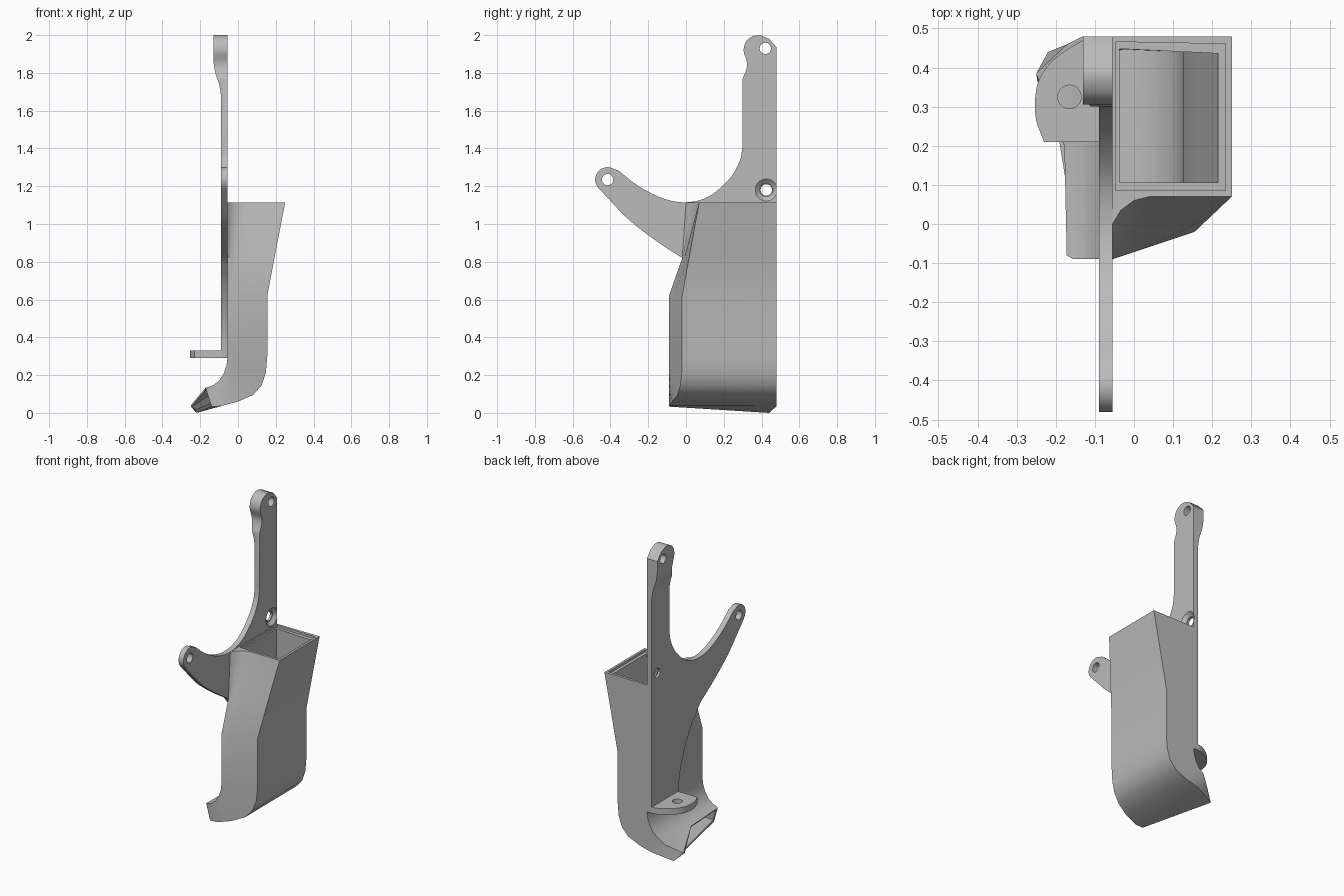
import bpy, bmesh, math
from mathutils import Vector

if "Cube" in bpy.data.objects:
    bpy.data.objects.remove(bpy.data.objects["Cube"], do_unlink=True)

grey = bpy.data.materials.new("plain grey")
grey.use_nodes = True
grey.diffuse_color = (0.5, 0.5, 0.5, 1)
grey.node_tree.nodes["Principled BSDF"].inputs["Base Color"].default_value = grey.diffuse_color


def finish(name, bm):
    bmesh.ops.recalc_face_normals(bm, faces=bm.faces)
    mesh = bpy.data.meshes.new(name)
    bm.to_mesh(mesh)
    bm.free()
    mesh.materials.append(grey)
    obj = bpy.data.objects.new(name, mesh)
    bpy.context.collection.objects.link(obj)
    return obj


def activate(obj):
    bpy.ops.object.select_all(action="DESELECT")
    obj.select_set(True)
    bpy.context.view_layer.objects.active = obj


def smooth(obj):
    activate(obj)
    bpy.ops.object.shade_smooth_by_angle(angle=math.radians(30))


def prism(name, points, axis, low, high):
    """Extrude a flat outline along one axis (0 = x, 1 = y, 2 = z)."""
    def place(p, h):
        c = list(p)
        c.insert(axis, h)
        return c
    bm = bmesh.new()
    a, b = ([bm.verts.new(place(p, h)) for p in points] for h in (low, high))
    bm.faces.new(a)
    bm.faces.new(b)
    for i in range(len(points)):
        j = (i + 1) % len(points)
        bm.faces.new((a[i], a[j], b[j], b[i]))
    return finish(name, bm)


def cone(name, centre, axis, r1, r2, depth):
    bm = bmesh.new()
    bmesh.ops.create_cone(bm, cap_ends=True, segments=32, radius1=r1, radius2=r2, depth=depth)
    turn = Vector((0, 0, 1)).rotation_difference(Vector(axis)).to_matrix()
    bmesh.ops.rotate(bm, verts=bm.verts, matrix=turn)
    bmesh.ops.translate(bm, verts=bm.verts, vec=centre)
    return finish(name, bm)


def cut(obj, cutter):
    cutter.hide_render = True
    activate(obj)
    mod = obj.modifiers.new("cut", "BOOLEAN")
    mod.operation, mod.solver, mod.object = "DIFFERENCE", "EXACT", cutter
    bpy.ops.object.modifier_apply(modifier=mod.name)
    bpy.data.objects.remove(cutter, do_unlink=True)


def curve(points, steps=5):
    """Smooth curve through the points."""
    p = [Vector(q) for q in points]
    p = [2 * p[0] - p[1]] + p + [2 * p[-1] - p[-2]]
    out = []
    for a, b, c, d in zip(p, p[1:], p[2:], p[3:]):
        for k in range(steps):
            t = k / steps
            out.append(0.5 * (2 * b + (c - a) * t + (2 * a - 5 * b + 4 * c - d) * t * t
                              + (3 * b - a - 3 * c + d) * t ** 3))
    return out + [p[-2]]


def arc(cy, cz, r, start, end, n=14):
    angles = [math.radians(start + (end - start) * i / n) for i in range(n + 1)]
    return [Vector((cy + r * math.cos(a), cz + r * math.sin(a))) for a in angles]


# Mounting plate with two arms
outline = [Vector((0.48, 0.29)), Vector((0.48, 1.935))]
outline += curve([(0.44, 1.98), (0.38, 2.0), (0.325, 1.975), (0.305, 1.92),
                  (0.322, 1.86), (0.32, 1.82), (0.3, 1.77)])
outline += curve([(0.3, 1.42), (0.285, 1.335), (0.23, 1.24), (0.12, 1.145), (0, 1.115),
                  (-0.12, 1.135), (-0.25, 1.2), (-0.36, 1.285)])
outline += arc(-0.415, 1.235, 0.066, 55, 220)
outline += curve([(-0.44, 1.165), (-0.3, 1.02), (-0.15, 0.905), (-0.02, 0.82)])
outline += curve([(0.01, 0.785), (0.09, 0.68), (0.155, 0.55), (0.195, 0.42), (0.21, 0.29)])
plate = prism("mounting_plate", outline, 0, -0.13, -0.055)
relief = [(-0.2, 0.1), (-0.09, 0.1)]
relief += curve([(-0.09, 1.68), (-0.1, 1.74), (-0.12, 1.8), (-0.13, 1.86)]) + [(-0.2, 1.86)]
cut(plate, prism("relief_cutter", relief, 1, -0.6, 0.6))
for y, z in ((0.42, 1.93), (-0.415, 1.235), (0.425, 1.18)):
    cut(plate, cone("hole_cutter", (-0.09, y, z), (1, 0, 0), 0.03, 0.03, 0.3))
cut(plate, cone("countersink_cutter", (-0.06, 0.425, 1.18), (1, 0, 0), 0.035, 0.07, 0.03))
smooth(plate)

# Side flange with a screw hole
tab = [(-0.056, 0.48), (-0.056, 0.21), (-0.23, 0.21)]
tab += curve([(-0.232, 0.215), (-0.25, 0.265), (-0.253, 0.32), (-0.24, 0.375),
              (-0.2, 0.425), (-0.13, 0.47), (-0.09, 0.48)])
flange = prism("side_flange", tab, 2, 0.29, 0.33)
cut(flange, cone("flange_hole_cutter", (-0.165, 0.325, 0.31), (0, 0, 1), 0.03, 0.03, 0.2))
smooth(flange)

# Hollow duct: rings from the top opening down through the bend to the mouth
SPREAD = (0, 0.07, 0.18, 0.31, 1)
BACK, SPLIT = 0.48, 0.2


def station(xl, zl, xr, zr, fronts=None):
    ring = []
    for i, t in enumerate(SPREAD):
        x, z = xl + (xr - xl) * t, zl + (zr - zl) * t
        y = fronts[i] if fronts else -0.09 + max(0, x + 0.055) / 3
        ring.append(Vector((x, y, z)))
    return ring + [Vector((xr, BACK, zr)), Vector((xl, BACK, zl)), Vector((xl, SPLIT, zl))]


def inset(ring, w, front=None, drop=0):
    d = (ring[4] - ring[0]).normalized()
    back, side = Vector((0, w, 0)), d * w
    lf, rf = ring[0] + side * 0.5, ring[4] - side
    out = []
    for i, t in enumerate(SPREAD):
        p = lf.lerp(rf, t)
        p.y = (ring[i].y if front is None else front) + w
        out.append(p)
    out += [ring[5] - side - back, ring[6] + side * 0.5 - back, ring[7] + side * 0.5]
    return [p - Vector((0, 0, drop)) for p in out]


stations = [
    station(-0.055, 1.115, 0.25, 1.115, (0, 0.035, 0.06, 0.07, 0.07)),
    station(-0.055, 0.82, 0.193, 0.82, (-0.02, -0.018, -0.014, -0.009, 0.016)),
    station(-0.055, 0.62, 0.155, 0.62),
    station(-0.055, 0.3, 0.155, 0.3),
    station(-0.061, 0.25, 0.147, 0.21),
    station(-0.075, 0.21, 0.125, 0.145),
    station(-0.1, 0.17, 0.08, 0.095),
    station(-0.13, 0.147, 0, 0.06),
    station(-0.155, 0.138, -0.09, 0.036),
]
stations[-1][6] = Vector((-0.17, 0.46, 0.1))
lf, rf = Vector((-0.172, -0.08, 0.133)), Vector((-0.14, -0.087, 0.033))
mouth = [lf.lerp(rf, t) for t in SPREAD]
mouth += [Vector((-0.22, 0.44, 0)), Vector((-0.25, 0.385, 0.04)), Vector((-0.178, 0.2, 0.125))]

top = stations[0]
rings = [mouth] + stations[::-1]
rings += [inset(top, 0.016, 0.07), inset(top, 0.016, 0.07, 0.015), inset(top, 0.036, 0.07, 0.015)]
rings += [inset(s, 0.03) for s in stations[1:]] + [inset(mouth, 0.018)]

bm = bmesh.new()
rows = [[bm.verts.new(p) for p in ring] for ring in rings]
for a, b in zip(rows, rows[1:] + rows[:1]):
    for i in range(len(a)):
        j = (i + 1) % len(a)
        bm.faces.new((a[i], a[j], b[j], b[i]))
smooth(finish("air_duct", bm))
